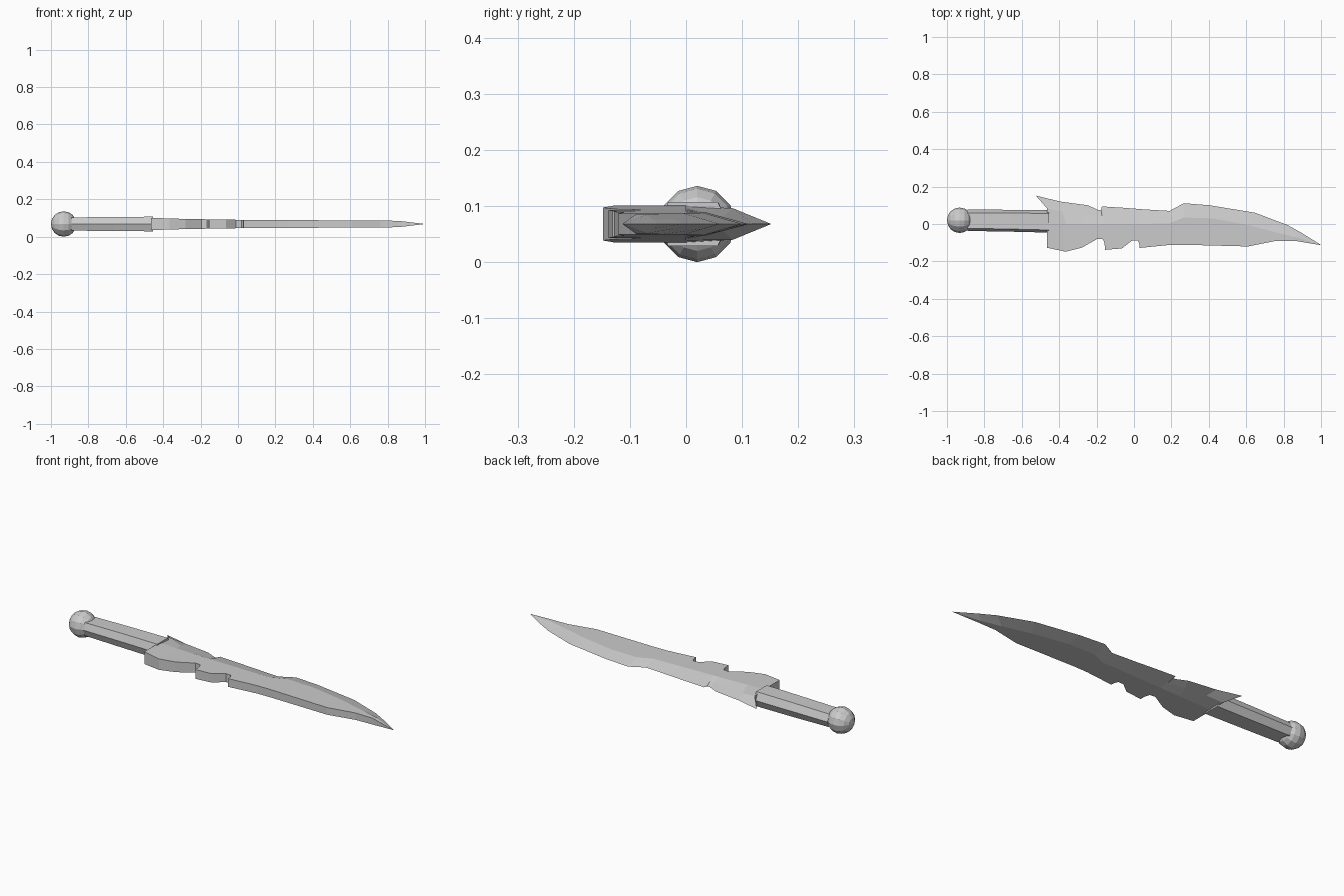
import bpy, bmesh, math
from mathutils import Matrix

if "Cube" in bpy.data.objects:
    bpy.data.objects.remove(bpy.data.objects["Cube"])

ZC = 0.068   # height of the mid plane


def finish(bm, name):
    bmesh.ops.remove_doubles(bm, verts=bm.verts, dist=1e-5)
    bmesh.ops.recalc_face_normals(bm, faces=bm.faces)
    me = bpy.data.meshes.new(name)
    bm.to_mesh(me)
    bm.free()
    ob = bpy.data.objects.new(name, me)
    bpy.context.collection.objects.link(ob)
    return ob


def loft(rings, name):
    """Skin closed rings of equal length and cap both ends."""
    bm = bmesh.new()
    rows = [[bm.verts.new(p) for p in r] for r in rings]
    n = len(rows[0])
    for a, b in zip(rows, rows[1:]):
        for i in range(n):
            j = (i + 1) % n
            bm.faces.new((a[i], a[j], b[j], b[i]))
    bm.faces.new(rows[0])
    bm.faces.new(rows[-1])
    return finish(bm, name)


def half_thickness(x):
    pts = [(-0.465, 0.033), (-0.33, 0.028), (0.03, 0.022), (0.85, 0.018), (1.0, 0.0)]
    for (x0, h0), (x1, h1) in zip(pts, pts[1:]):
        if x <= x1:
            return h0 + (h1 - h0) * (x - x0) / (x1 - x0)
    return 0.0


# Blade sections: back x, back y, ridge y, cutting edge x, cutting edge y
sections = [
    (-0.465, -0.127, 0.0, -0.525, 0.152),
    (-0.365, -0.148, 0.0, -0.395, 0.12),
    (-0.28, -0.127, 0.0, -0.246, 0.1),
    (-0.195, -0.079, 0.0, -0.192, 0.075),
    (-0.165, -0.082, 0.0, -0.176, 0.073),
    (-0.157, -0.105, 0.0, -0.172, 0.094),
    (-0.155, -0.138, 0.0, -0.14, 0.092),
    (-0.065, -0.131, 0.0, -0.06, 0.087),
    (-0.01, -0.088, 0.0, -0.01, 0.083),
    (0.02, -0.088, 0.0, 0.02, 0.081),
    (0.028, -0.105, 0.0, 0.03, 0.08),
    (0.03, -0.128, 0.0, 0.04, 0.079),
    (0.19, -0.112, 0.003, 0.19, 0.07),
    (0.267, -0.111, 0.035, 0.267, 0.111),
    (0.42, -0.115, 0.03, 0.406, 0.1),
    (0.61, -0.12, -0.005, 0.647, 0.06),
    (0.76, -0.09, -0.045, 0.82, -0.005),
    (0.86, -0.09, -0.07, 0.9, -0.05),
    (0.998, -0.113, -0.1125, 1.0, -0.112),
]
rings = []
for k, (bx, by, ry, ex, ey) in enumerate(sections):
    h = half_thickness(bx)
    mx, my, mh = bx * 0.45 + ex * 0.55, ry * 0.45 + ey * 0.55, h * 0.45
    if k == 0:               # blunt heel corner beside the swept spur
        mx, mh = bx, 0.028
    rings.append([(bx, by, ZC - h), (bx, by, ZC + h), (bx, ry, ZC + h),
                  (mx, my, ZC + mh), (ex, ey, ZC), (mx, my, ZC - mh),
                  (bx, ry, ZC - h)])
loft(rings, "blade")

# Six-sided grip, widening slightly towards the blade
grip = []
for x, lo, hi, h in [(-0.89, -0.037, 0.077, 0.035), (-0.66, -0.041, 0.076, 0.038),
                     (-0.455, -0.046, 0.075, 0.039)]:
    grip.append([(x, lo, ZC), (x, lo + 0.014, ZC + h), (x, hi - 0.018, ZC + h),
                 (x, hi, ZC), (x, hi - 0.018, ZC - h), (x, lo + 0.014, ZC - h)])
loft(grip, "grip")

# Faceted ball pommel
bm = bmesh.new()
bmesh.ops.create_uvsphere(bm, u_segments=12, v_segments=8, radius=0.068,
                          matrix=Matrix.Translation((-0.932, 0.02, ZC))
                          @ Matrix.Rotation(math.pi / 2, 4, 'Y'))
finish(bm, "pommel")
